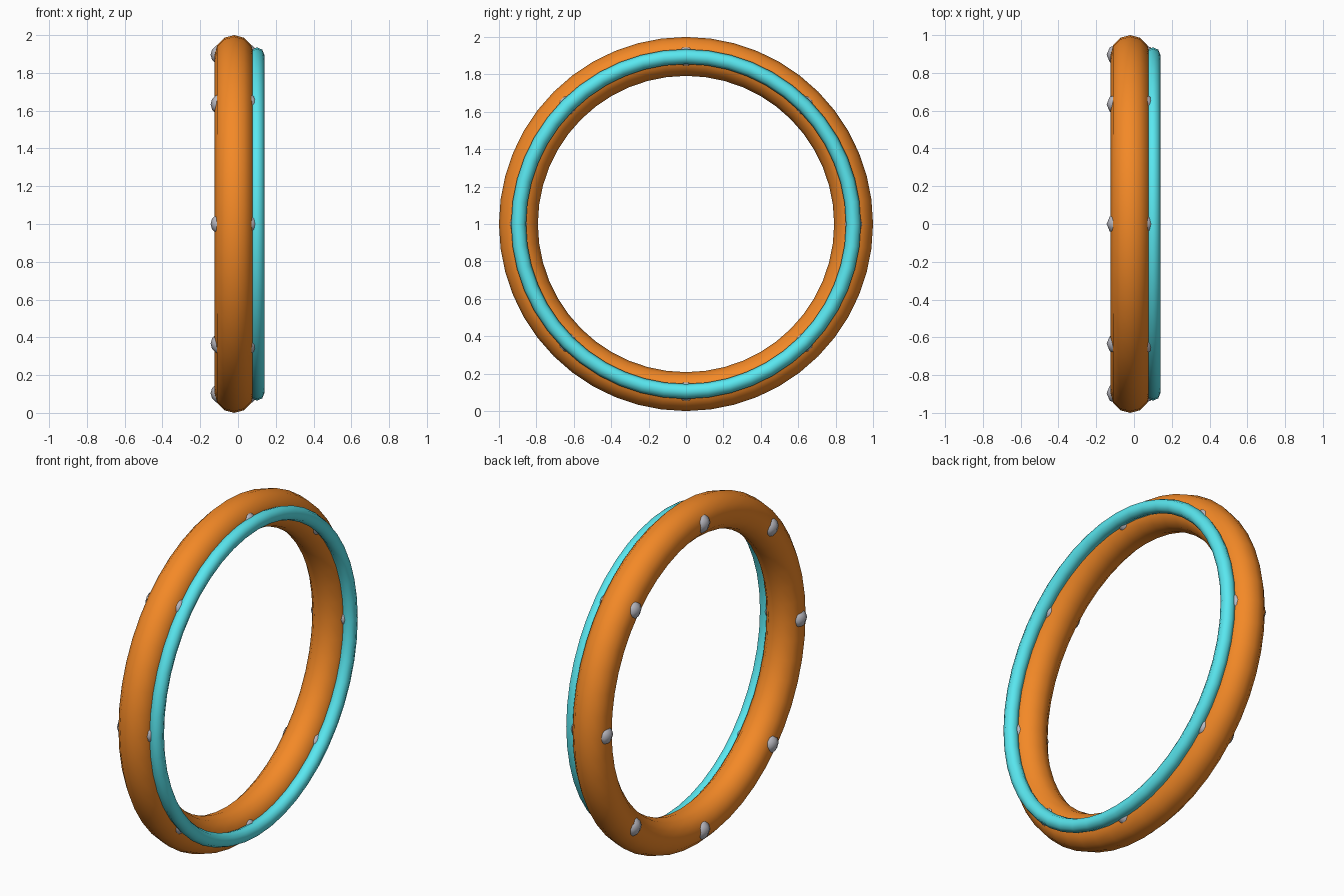
import bpy, math

if "Cube" in bpy.data.objects:
    bpy.data.objects.remove(bpy.data.objects["Cube"])

AXIS_X = (0, math.radians(90), 0)
RING_R = 0.896
BODY_X = -0.02


def material(name, rgb):
    m = bpy.data.materials.new(name)
    m.diffuse_color = (*rgb, 1)
    m.use_nodes = True
    m.node_tree.nodes["Principled BSDF"].inputs["Base Color"].default_value = m.diffuse_color
    return m


def finish(name, mat=None):
    ob = bpy.context.object
    ob.name = name
    bpy.ops.object.shade_smooth()
    if mat:
        ob.data.materials.append(mat)
    return ob


def ring(name, x, major, minor, sides, mat):
    bpy.ops.mesh.primitive_torus_add(
        location=(x, 0, 1), rotation=AXIS_X, major_radius=major,
        minor_radius=minor, major_segments=48, minor_segments=sides)
    return finish(name, mat)


# Main ring and the thin glowing band on its right face
ring("main_ring", BODY_X, RING_R, 0.104, 12, material("orange", (0.9, 0.25, 0.02)))
ring("inner_band", 0.10, 0.895, 0.04, 8, material("cyan", (0.1, 0.8, 0.87)))

# Studs, eight around each face, half sunk into the main ring
grey = material("grey", (0.5, 0.5, 0.55))
for side, label in ((-1, "left"), (1, "right")):
    for i in range(8):
        a = i * math.pi / 4
        bpy.ops.mesh.primitive_uv_sphere_add(
            segments=8, ring_count=6, radius=0.055,
            location=(BODY_X + side * 0.07, RING_R * math.cos(a),
                      1 + RING_R * math.sin(a)))
        finish(f"{label}_stud_{i + 1}", grey)
